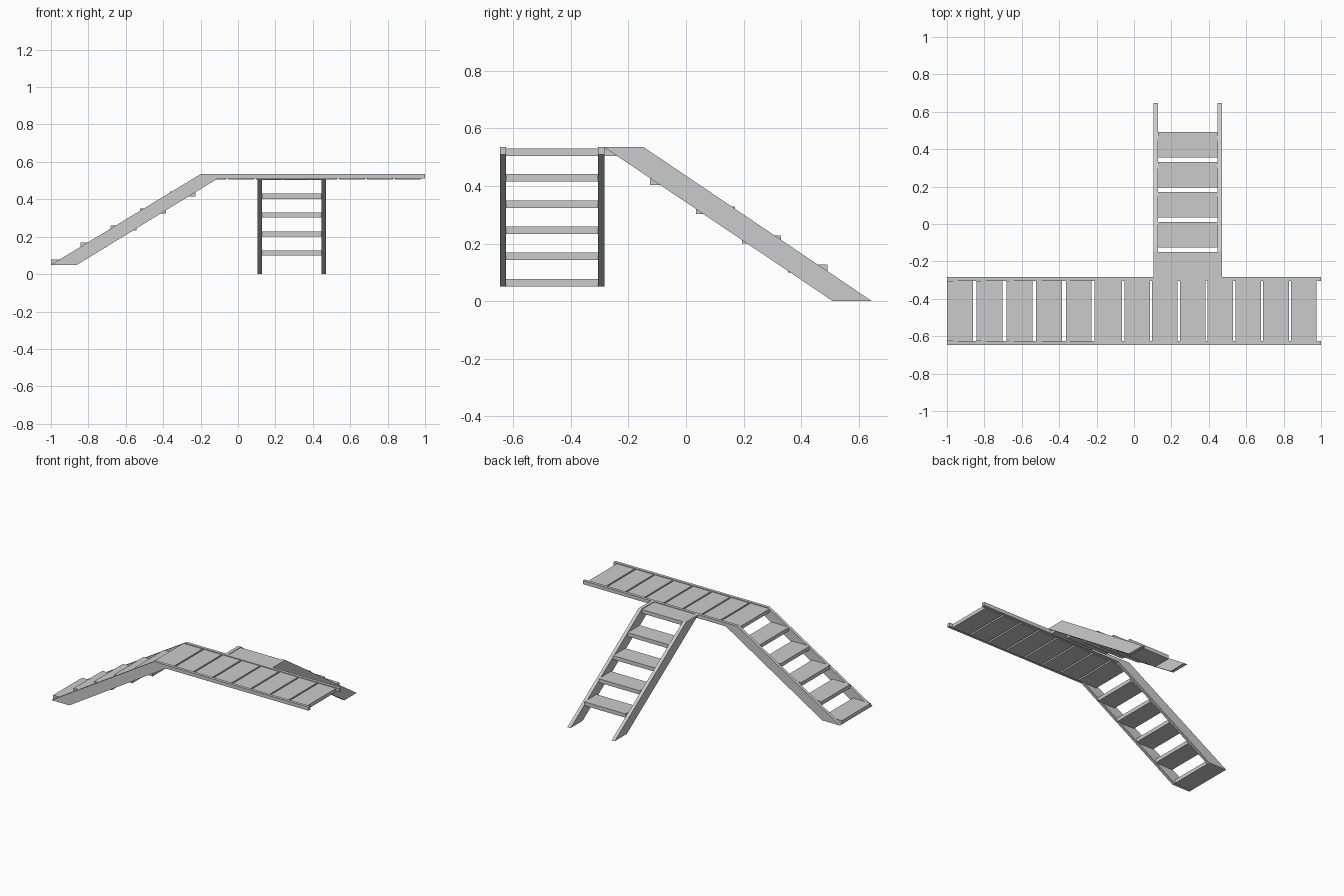
import bpy
import bmesh
from mathutils import Vector

if "Cube" in bpy.data.objects:
    bpy.data.objects.remove(bpy.data.objects["Cube"])


def finish(name, bm):
    bmesh.ops.recalc_face_normals(bm, faces=bm.faces)
    mesh = bpy.data.meshes.new(name)
    bm.to_mesh(mesh)
    bm.free()
    obj = bpy.data.objects.new(name, mesh)
    bpy.context.collection.objects.link(obj)


def prism(name, points, offset):
    """Extrude a flat outline by the offset vector."""
    bm = bmesh.new()
    face = bm.faces.new([bm.verts.new(p) for p in points])
    res = bmesh.ops.extrude_face_region(bm, geom=[face], use_keep_orig=True)
    verts = [v for v in res["geom"] if isinstance(v, bmesh.types.BMVert)]
    bmesh.ops.translate(bm, verts=verts, vec=Vector(offset))
    finish(name, bm)


def board(name, x0, x1, y0, y1, z0, z1):
    prism(name, [(x0, y0, z0), (x1, y0, z0), (x1, y1, z0), (x0, y1, z0)],
          (0, 0, z1 - z0))


# Walkway rails: sloping stringer that runs on into a thin deck rail
rail = [(-1, .05), (-.86, .05), (-.11, .51), (1, .51), (1, .535), (-.2, .535)]
for side, y in (("front", -.646), ("back", -.305)):
    prism(f"walkway_rail_{side}", [(x, y, z) for x, z in rail], (0, .021, 0))

# Main stair treads
for i in range(5):
    x, z = -1 + i * .159, .051 + i * .0911
    board(f"main_tread_{i + 1}", x, x + .138, -.625, -.305, z, z + .026)

# Deck boards
for i in range(8):
    x = -.2 + i * .1484
    start = x - .012 if i == 0 else x
    board(f"deck_board_{i + 1}", start, x + .137, -.625, -.305, .505, .53)

# Side stair stringers
stringer = [(-.285, .535), (-.147, .535), (.646, 0), (.51, 0)]
for side, x in (("left", .103), ("right", .447)):
    prism(f"side_stringer_{side}", [(x, y, z) for y, z in stringer], (.024, 0, 0))

# Side stair treads, the lowest step space stays open
for i in range(5):
    y, z = -.285 + i * .16, .504 - i * .101
    board(f"side_tread_{i + 1}", .127, .447, y, y + .136, z, z + .027)
